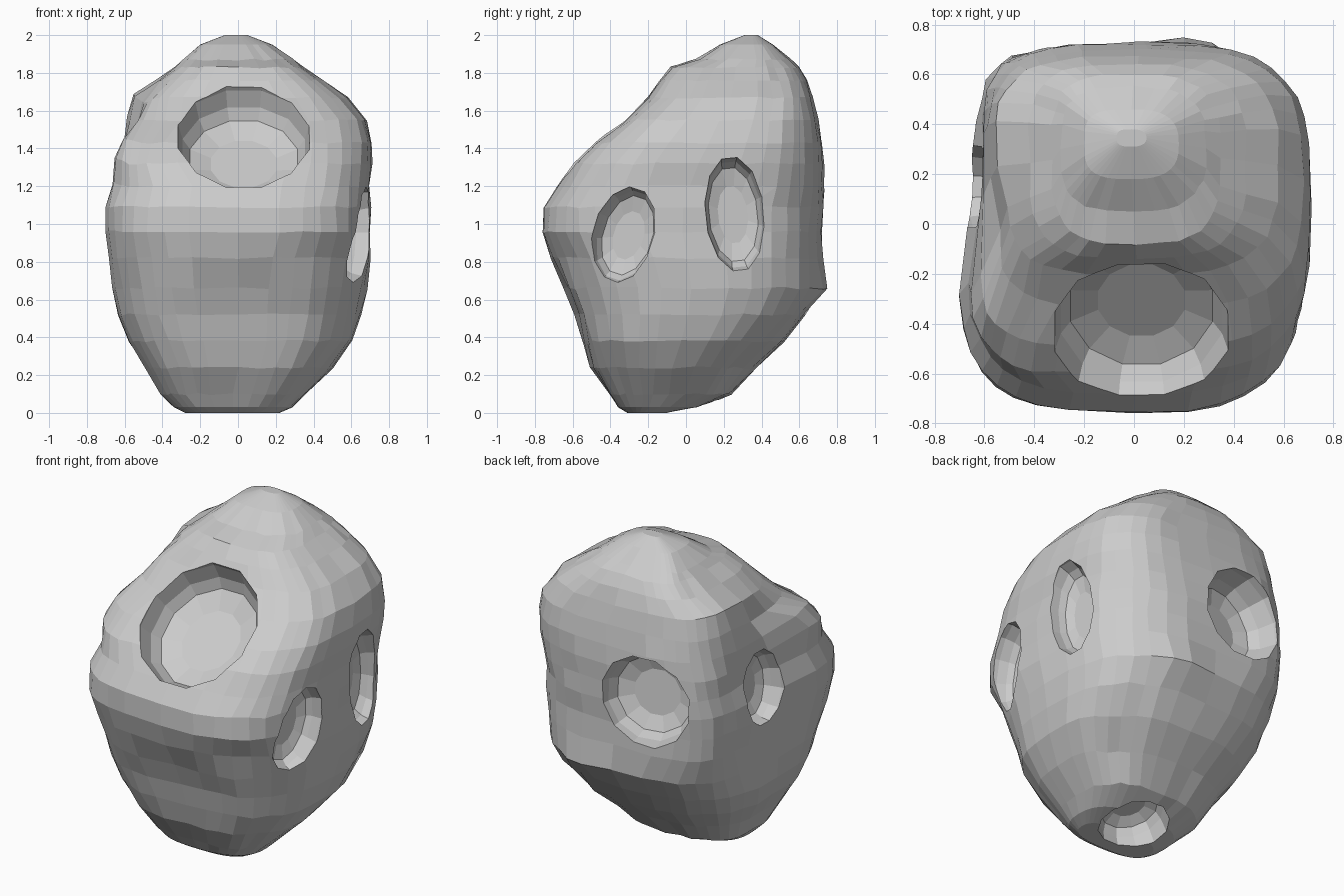
import bpy, bmesh, math, random
from mathutils import Vector, Matrix

if "Cube" in bpy.data.objects:
    bpy.data.objects.remove(bpy.data.objects["Cube"])

random.seed(4)

# Body sections: z, x min, x max, y min, y max, squareness
SECTIONS = [
    (0.00, -0.28, 0.22, -0.31, -0.08, 2.5), (0.03, -0.34, 0.29, -0.36, 0.08, 2.5),
    (0.10, -0.41, 0.36, -0.41, 0.24, 2.6), (0.24, -0.49, 0.50, -0.51, 0.37, 2.7),
    (0.38, -0.58, 0.61, -0.57, 0.52, 2.7), (0.52, -0.64, 0.65, -0.61, 0.63, 2.8),
    (0.66, -0.67, 0.68, -0.66, 0.72, 2.8), (0.82, -0.69, 0.70, -0.715, 0.72, 2.9),
    (0.96, -0.71, 0.70, -0.755, 0.72, 3.0), (1.09, -0.71, 0.70, -0.755, 0.73, 3.0),
    (1.20, -0.67, 0.70, -0.68, 0.73, 3.1), (1.32, -0.64, 0.71, -0.60, 0.73, 3.2),
    (1.43, -0.61, 0.71, -0.49, 0.72, 3.2), (1.55, -0.58, 0.68, -0.34, 0.70, 3.2),
    (1.67, -0.54, 0.58, -0.20, 0.67, 3.2), (1.76, -0.42, 0.45, -0.14, 0.64, 3.1),
    (1.83, -0.33, 0.35, -0.08, 0.60, 3.0), (1.87, -0.29, 0.29, 0.05, 0.55, 2.9),
    (1.95, -0.20, 0.18, 0.18, 0.46, 2.7), (2.00, -0.07, 0.05, 0.31, 0.38, 2.4)]
SEG = 36

# Soft lumps and hollows: centre, radius, offset
LUMPS = [
    ((-0.60, -0.32, 1.32), 0.18, (-0.02, 0.0, 0.03)),
    ((-0.72, 0.25, 1.00), 0.48, (0.055, 0.0, 0.0)),
    ((-0.50, 0.02, 1.55), 0.20, (0.04, 0.0, -0.04)),
    ((-0.52, 0.40, 1.64), 0.18, (-0.02, 0.0, 0.02)),
    ((0.08, -0.60, 0.48), 0.34, (0.0, 0.035, 0.0)),
    ((0.22, 0.72, 0.66), 0.18, (0.0, 0.04, 0.0)),
    ((0.42, 0.35, 0.28), 0.20, (-0.03, -0.03, 0.0))]


def finish(bm, name):
    bmesh.ops.recalc_face_normals(bm, faces=bm.faces)
    mesh = bpy.data.meshes.new(name)
    bm.to_mesh(mesh)
    bm.free()
    ob = bpy.data.objects.new(name, mesh)
    bpy.context.collection.objects.link(ob)
    return ob


def skin(bm, rings):
    for a, b in zip(rings, rings[1:]):
        for i in range(len(a)):
            j = (i + 1) % len(a)
            bm.faces.new((a[i], a[j], b[j], b[i]))
    bm.faces.new(rings[0][::-1])
    bm.faces.new(rings[-1])


def spow(v, p):
    return math.copysign(abs(v) ** p, v)


# Extra squareness of each corner, since the boulder is lopsided
def corner(c, s, z):
    if s > 0:
        return 0.8 if c < 0 and z > 0.8 else 0
    if c > 0:
        return -0.35 if 0.1 < z < 0.9 else 0
    return 2.2 if 1.25 < z < 1.5 else 0.5


# Boulder body lofted through rounded-square sections
bm = bmesh.new()
rings = []
for z, x0, x1, y0, y1, n in SECTIONS:
    ring = []
    for i in range(SEG):
        t = math.tau * i / SEG
        c, s = math.cos(t), math.sin(t)
        e = 2 / (n + corner(c, s, z))
        p = Vector(((x0 + x1) / 2 + (x1 - x0) / 2 * spow(c, e),
                    (y0 + y1) / 2 + (y1 - y0) / 2 * spow(s, e), z))
        for centre, r, off in LUMPS:
            d = (p - Vector(centre)).length / r
            if d < 1:
                p += Vector(off) * min(1, 2 * (1 - d))
        if 0.05 < z < 1.95:
            p += Vector([random.uniform(-0.006, 0.006) for _ in range(3)])
        ring.append(bm.verts.new(p))
    rings.append(ring)
skin(bm, rings)
body = finish(bm, "boulder_body")


# Crater cutter: faceted bowl aligned to a surface normal, rolled around it
def crater(name, centre, normal, width, height, depth, roll=0, up=(0, 0, 1)):
    bm = bmesh.new()
    profile = [(1.0, 0.25), (1.0, 0.0), (0.93, -0.5 * depth),
               (0.82, -0.82 * depth), (0.50, -depth)]
    rings = [[bm.verts.new((width / 2 * r * math.cos(math.tau * (i + .5) / 12),
                            height / 2 * r * math.sin(math.tau * (i + .5) / 12), h))
              for i in range(12)] for r, h in profile]
    skin(bm, rings)
    n = Vector(normal).normalized()
    side = Vector(up).cross(n).normalized()
    rot = Matrix((side, n.cross(side), n)).transposed().to_4x4()
    bm.transform(Matrix.Translation(centre) @ rot @ Matrix.Rotation(math.radians(roll), 4, 'Z'))
    cutter = finish(bm, name)
    cutter.hide_render = True
    mod = body.modifiers.new(name, 'BOOLEAN')
    mod.operation = 'DIFFERENCE'
    mod.solver = 'EXACT'
    mod.object = cutter
    return cutter


cutters = [
    crater("front_crater_cutter", (0.03, -0.43, 1.46), (0, -0.65, 0.75), 0.72, 0.78, 0.19),
    crater("right_front_crater_cutter", (0.64, -0.33, 0.94), (1, -0.25, 0), 0.33, 0.53, 0.11, -18),
    crater("right_rear_crater_cutter", (0.69, 0.26, 1.05), (1, 0.1, 0), 0.32, 0.62, 0.12, 6),
    crater("back_crater_cutter", (-0.21, 0.71, 1.14), (-0.2, 1, 0.1), 0.58, 0.56, 0.19),
    crater("left_crater_cutter", (-0.64, 0.15, 1.13), (-1, 0, 0.1), 0.34, 0.46, 0.12),
    crater("bottom_crater_cutter", (-0.02, -0.03, 0.03), (0, 0.3, -1), 0.40, 0.42, 0.16, 0, (0, 1, 0))]

# Carve the craters and drop the cutters
bpy.context.view_layer.update()
deps = bpy.context.evaluated_depsgraph_get()
carved = bpy.data.meshes.new_from_object(body.evaluated_get(deps))
body.modifiers.clear()
body.data = carved
for c in cutters:
    bpy.data.objects.remove(c)
